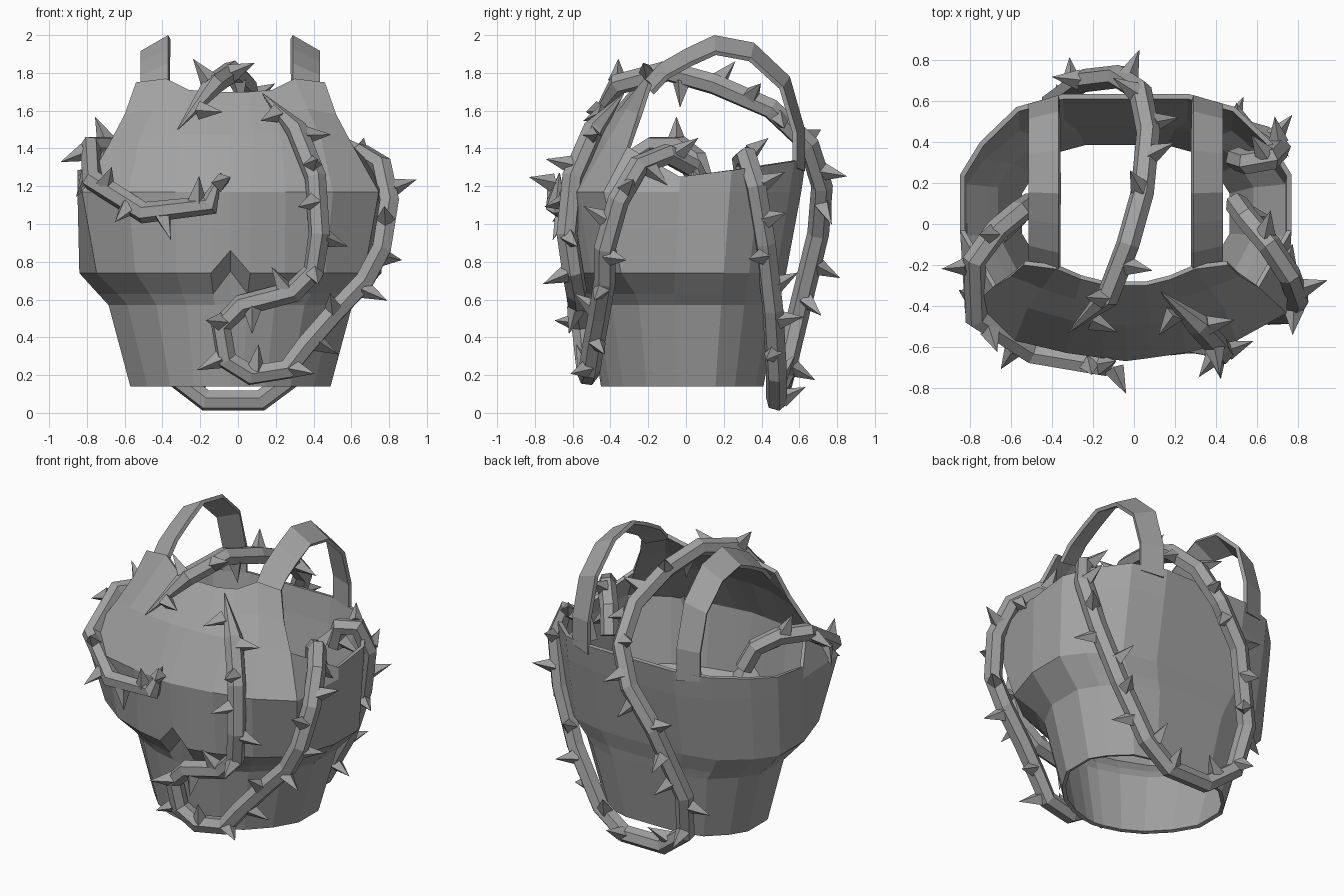
import bpy, bmesh, math
from mathutils import Vector, Matrix

cube = bpy.data.objects.get("Cube")
if cube:
    bpy.data.objects.remove(cube)

metal = bpy.data.materials.new("grey")
metal.use_nodes = True
grey = (0.36, 0.36, 0.36, 1)
metal.diffuse_color = grey
metal.node_tree.nodes["Principled BSDF"].inputs["Base Color"].default_value = grey

CENTRE = -0.04


def add_object(name, bm):
    bmesh.ops.recalc_face_normals(bm, faces=bm.faces)
    mesh = bpy.data.meshes.new(name)
    bm.to_mesh(mesh)
    bm.free()
    mesh.materials.append(metal)
    obj = bpy.data.objects.new(name, mesh)
    bpy.context.collection.objects.link(obj)
    return obj


def add_sheet(obj, thickness):
    """Mirror a half sheet to both sides and thicken it inward."""
    obj.location.x = CENTRE
    mirror = obj.modifiers.new("mirror", 'MIRROR')
    mirror.merge_threshold = 0.002
    solid = obj.modifiers.new("thickness", 'SOLIDIFY')
    solid.thickness = thickness
    solid.offset = -1


def bridge(bm, lower, upper):
    for i in range(len(lower) - 1):
        bm.faces.new((lower[i], lower[i + 1], upper[i + 1], upper[i]))


# Breastplate: plan outlines from front centre to back centre;
# the front corners are bevelled at the waist and square at the chest
back_plan = [(1, .38), (.88, .63), (.66, .9), (.38, 1), (0, 1)]
waist = [(0, -1), (.13, -.98), (.36, -.9), (.6, -.74), (.83, -.46), (1, -.12)] + back_plan
bust = [(0, -1), (.13, -.98), (.36, -.94), (.67, -.85), (.97, -.65), (1, -.05)] + back_plan
# height, half width, front depth, back depth, squareness
levels = [(.14, .53, .45, .41, 0), (.57, .645, .52, .49, .1), (.63, .7, .55, .5, .15),
          (.74, .8, .64, .53, .4), (1.17, .81, .67, .61, 1)]


def ring(bm, level, lift=0, back_rise=0):
    z, width, front, back, square = level
    verts = []
    for a, b in zip(waist, bust):
        u, v = Vector(a).lerp(Vector(b), square)
        top = z + back_rise * max(0, v) + (lift if u == 0 and v < 0 else 0)
        verts.append(bm.verts.new((u * width, v * (front if v < 0 else back), top)))
    return verts


bm = bmesh.new()
rings = [ring(bm, level, .12 if i in (2, 3) else 0) for i, level in enumerate(levels)]
for lower, upper in zip(rings, rings[1:]):
    bridge(bm, lower, upper)
chest = rings[-1]
rim = ring(bm, (1.25, .81, .65, .635, 1), back_rise=.09)
for spare in rim[:5]:
    bm.verts.remove(spare)
rim = rim[5:]
bridge(bm, chest[5:], rim)
# Upper chest up to the neckline
middle = [bm.verts.new(p) for p in [(0, -.49, 1.47), (.12, -.49, 1.47), (.27, -.47, 1.47),
                                    (.48, -.41, 1.45), (.65, -.31, 1.41)]]
neck = [bm.verts.new(p) for p in [(0, -.3, 1.7), (.1, -.3, 1.7), (.22, -.27, 1.71),
                                  (.34, -.22, 1.77), (.5, -.2, 1.75)]]
brow = [bm.verts.new(a.co.lerp(b.co, .5)) for a, b in zip(middle, neck)]
brow[4].co.x -= .015
bridge(bm, chest[:5], middle)
bridge(bm, middle, brow)
bridge(bm, brow, neck)
bm.faces.new((chest[4], chest[5], rim[0], middle[4]))
add_sheet(add_object("breastplate", bm), .025)

# Shoulder straps: tilted bands arching from neckline to back rim
arch = [(-.23, 1.75), (-.14, 1.85), (0, 1.93), (.15, 2), (.36, 1.96),
        (.55, 1.78), (.63, 1.5), (.63, 1.28)]
bm = bmesh.new()
inner = [bm.verts.new((.33, y, z)) for y, z in arch]
outer = [bm.verts.new((.475, .2 + (y - .2) * .9, 1.4 + (z - 1.4) * .86)) for y, z in arch]
bridge(bm, outer, inner)
add_sheet(add_object("shoulder_straps", bm), .025)


# Thorny vines
def vine_tube(name, points, radius, tips):
    curve = bpy.data.curves.new(name, 'CURVE')
    curve.dimensions = '3D'
    curve.bevel_depth = radius
    curve.bevel_resolution = 1
    curve.use_fill_caps = True
    spline = curve.splines.new('POLY')
    spline.use_smooth = False
    spline.points.add(len(points) - 1)
    for slot, p in zip(spline.points, points):
        slot.co = (*p, 1)
    for end in tips:
        spline.points[end].radius = .05
    curve.materials.append(metal)
    obj = bpy.data.objects.new(name, curve)
    bpy.context.collection.objects.link(obj)


def add_thorn(bm, base, direction, length):
    turn = direction.to_track_quat('Z', 'Y').to_matrix().to_4x4()
    bmesh.ops.create_cone(bm, cap_ends=True, segments=4, radius1=.05, radius2=0, depth=length,
                          matrix=Matrix.Translation(base + direction * length / 2) @ turn)


def vine(name, points, tips=(), radius=.058, spacing=.19):
    points = [Vector(p) for p in points]
    vine_tube(name, points, radius, tips)
    bm = bmesh.new()
    travelled, due, count = 0, spacing * .8, 0
    for a, b in zip(points, points[1:]):
        along = (b - a).normalized()
        length = (b - a).length
        while due < travelled + length:
            spot = a + along * (due - travelled)
            away = Vector((spot.x - CENTRE, spot.y, 0))
            away = (away - along * away.dot(along)).normalized()
            away = Matrix.Rotation(math.radians((75, -70, 25)[count % 3]), 3, along) @ away
            away = (away + along * .25).normalized()
            if spot.z + away.z * .18 > .01:
                add_thorn(bm, spot + away * radius * .6, away, .14)
            due += spacing
            count += 1
        travelled += length
    add_object(name + "_thorns", bm)


vine("right_arm_vine", [(-.5, .1, 1.2), (-.56, .06, 1.34), (-.67, -.03, 1.41), (-.78, -.18, 1.41),
                        (-.77, -.46, 1.23), (-.5, -.63, 1.06), (-.15, -.69, 1.1),
                        (-.09, -.67, 1.27)], tips=[-1])
vine("front_vine", [(.13, -.33, 1.69), (.31, -.49, 1.5), (.41, -.6, 1.25), (.43, -.63, .95),
                    (.4, -.6, .75), (.29, -.58, .64), (.02, -.57, .57), (-.09, -.55, .46),
                    (-.06, -.53, .28), (.07, -.52, .2), (.26, -.51, .23), (.36, -.49, .36),
                    (.5, -.46, .52), (.67, -.43, .7), (.76, -.43, .87), (.8, -.36, 1.12),
                    (.76, -.25, 1.31), (.66, -.1, 1.37), (.55, .03, 1.3), (.5, .1, 1.15)],
     tips=[0])
vine("back_vine", [(-.32, -.53, 1.5), (-.13, -.36, 1.74), (-.03, -.1, 1.81), (.04, .15, 1.74),
                   (.07, .45, 1.61), (.03, .65, 1.42), (-.08, .72, 1.2), (-.25, .7, .95),
                   (-.4, .59, .5), (-.36, .52, .21), (-.17, .48, .065), (.12, .48, .065),
                   (.3, .48, .2), (.5, .46, .55), (.64, .42, .9), (.71, .37, 1.2),
                   (.67, .32, 1.36), (.55, .3, 1.34), (.5, .32, 1.2)], tips=[0])
